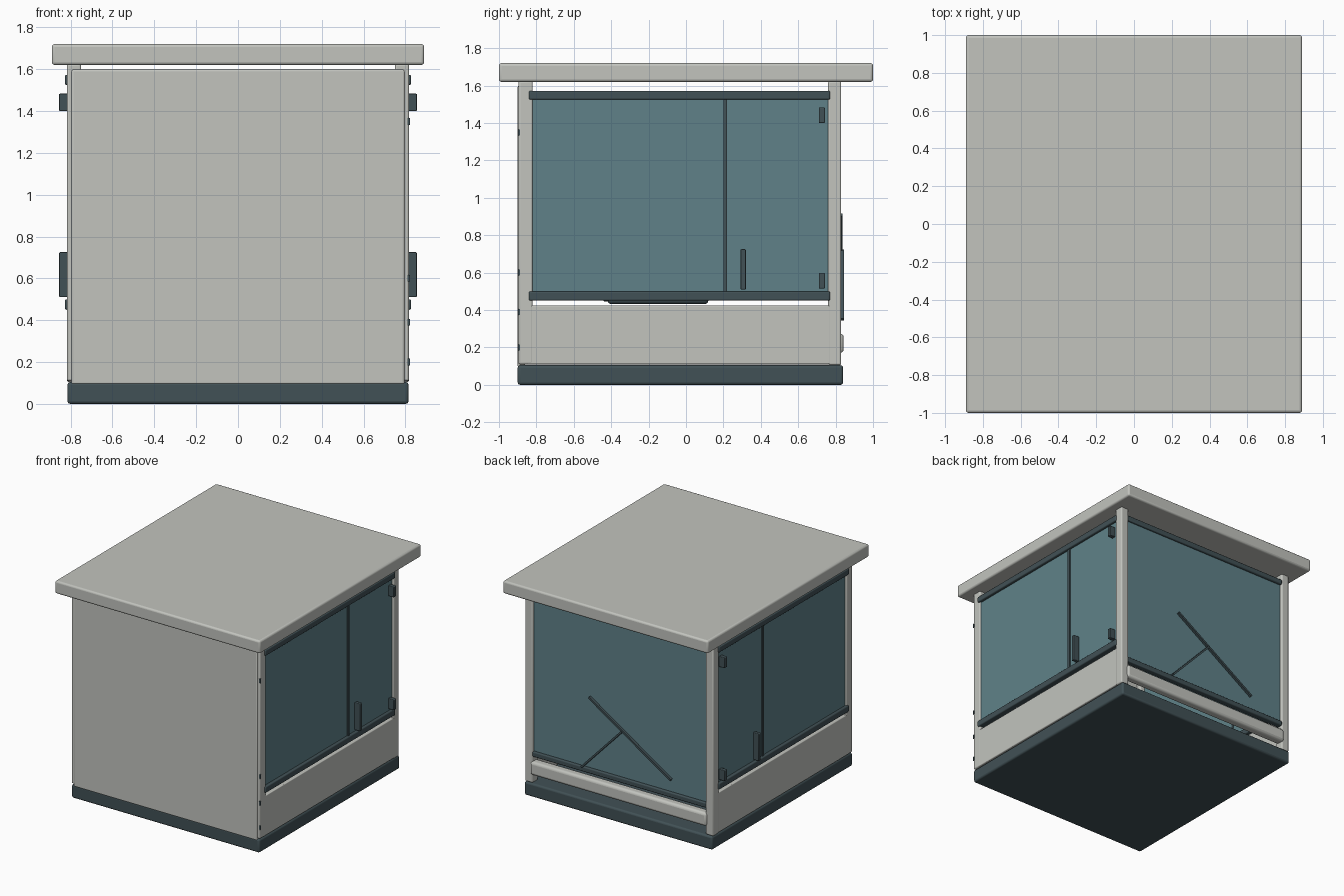
import bpy, math
from mathutils import Vector

if "Cube" in bpy.data.objects:
    bpy.data.objects.remove(bpy.data.objects["Cube"])


def material(name, rgb):
    m = bpy.data.materials.new(name)
    m.diffuse_color = (*rgb, 1)
    m.use_nodes = True
    m.node_tree.nodes["Principled BSDF"].inputs["Base Color"].default_value = m.diffuse_color
    return m


GREY = material("light_grey_paint", (0.54, 0.55, 0.515))
DARK = material("dark_slate_trim", (0.053, 0.082, 0.092))
GLASS = material("blue_grey_glass", (0.115, 0.222, 0.25))


def finish(o, name, mat, bevel):
    o.name = name
    o.data.materials.append(mat)
    if bevel:
        b = o.modifiers.new("bevel", "BEVEL")
        b.width = bevel
        b.segments = 3
        bpy.ops.object.shade_smooth_by_angle(angle=math.radians(35))
    return o


def box(name, x, y, z, mat, bevel=0.0):
    """Box from (min, max) ranges on each axis."""
    bpy.ops.mesh.primitive_cube_add(size=1, location=[(a + b) / 2 for a, b in (x, y, z)])
    o = bpy.context.object
    o.scale = [b - a for a, b in (x, y, z)]
    bpy.ops.object.transform_apply(location=False, rotation=False, scale=True)
    return finish(o, name, mat, bevel)


def sides(name, x, y, z, mat, bevel=0.0):
    """Same box on the right and, mirrored, on the left."""
    box(name + "_right", x, y, z, mat, bevel)
    box(name + "_left", (-x[1], -x[0]), y, z, mat, bevel)


def bar(name, p, q, width, depth, mat):
    """Flat bar between two points of a plane of constant y."""
    p, q = Vector(p), Vector(q)
    d = q - p
    bpy.ops.mesh.primitive_cube_add(size=1, location=(p + q) / 2)
    o = bpy.context.object
    o.scale = (d.length, depth, width)
    o.rotation_euler = (0, -math.atan2(d.z, d.x), 0)
    return finish(o, name, mat, 0)


# Base plate, roof and solid front wall
box("base_plate", (-0.815, 0.815), (-0.9, 0.84), (0, 0.105), DARK, 0.014)
box("roof", (-0.89, 0.89), (-1, 1), (1.62, 1.72), GREY, 0.014)
box("front_wall", (-0.797, 0.797), (-0.9, -0.86), (0.092, 1.6), GREY, 0.01)

# Corner posts and lower side walls
sides("front_post", (0.75, 0.818), (-0.896, -0.82), (0.11, 1.625), GREY, 0.01)
sides("rear_post", (0.75, 0.818), (0.76, 0.83), (0.105, 1.625), GREY, 0.01)
sides("lower_side_wall", (0.775, 0.817), (-0.85, 0.8), (0.11, 0.425), GREY, 0.006)

# Side windows with rails, divider, hinges and handle
sides("side_window", (0.79, 0.806), (-0.825, 0.762), (0.48, 1.54), GLASS)
sides("side_lower_rail", (0.775, 0.828), (-0.84, 0.77), (0.45, 0.5), DARK, 0.008)
sides("side_upper_rail", (0.775, 0.828), (-0.84, 0.77), (1.525, 1.572), DARK, 0.008)
sides("window_divider", (0.785, 0.816), (0.2, 0.218), (0.49, 1.53), DARK)
sides("door_handle", (0.805, 0.855), (0.292, 0.32), (0.51, 0.725), DARK, 0.005)
for part, z in (("lower", 0.515), ("upper", 1.4)):
    sides("door_hinge_" + part, (0.805, 0.855), (0.71, 0.743), (z, z + 0.083), DARK, 0.005)

# Small bolts on the right front post
for i, z in enumerate((0.2, 0.39, 0.6, 1.35)):
    box(f"post_bolt_{i + 1}", (0.81, 0.822), (-0.897, -0.887), (z - 0.016, z + 0.016), DARK)

# Rear window, rails and lower cross beam
box("rear_window", (-0.755, 0.755), (0.795, 0.81), (0.335, 1.55), GLASS)
box("rear_lower_rail", (-0.755, 0.755), (0.78, 0.828), (0.31, 0.35), DARK, 0.008)
box("rear_upper_rail", (-0.755, 0.755), (0.78, 0.828), (1.53, 1.572), DARK, 0.008)
box("rear_cross_beam", (-0.765, 0.765), (0.77, 0.843), (0.17, 0.275), GREY, 0.02)

# Wiper
bar("wiper_blade", (0.26, 0.828, 0.91), (-0.45, 0.828, 0.45), 0.016, 0.02, DARK)
bar("wiper_arm", (0.32, 0.836, 0.35), (-0.03, 0.836, 0.72), 0.014, 0.02, DARK)

# Seat inside the cab, just visible through the side gaps
box("seat_cushion", (-0.25, 0.25), (-0.42, 0.12), (0.432, 0.53), DARK, 0.02)
box("seat_back", (-0.25, 0.25), (-0.45, -0.36), (0.445, 1.1), DARK, 0.02)
